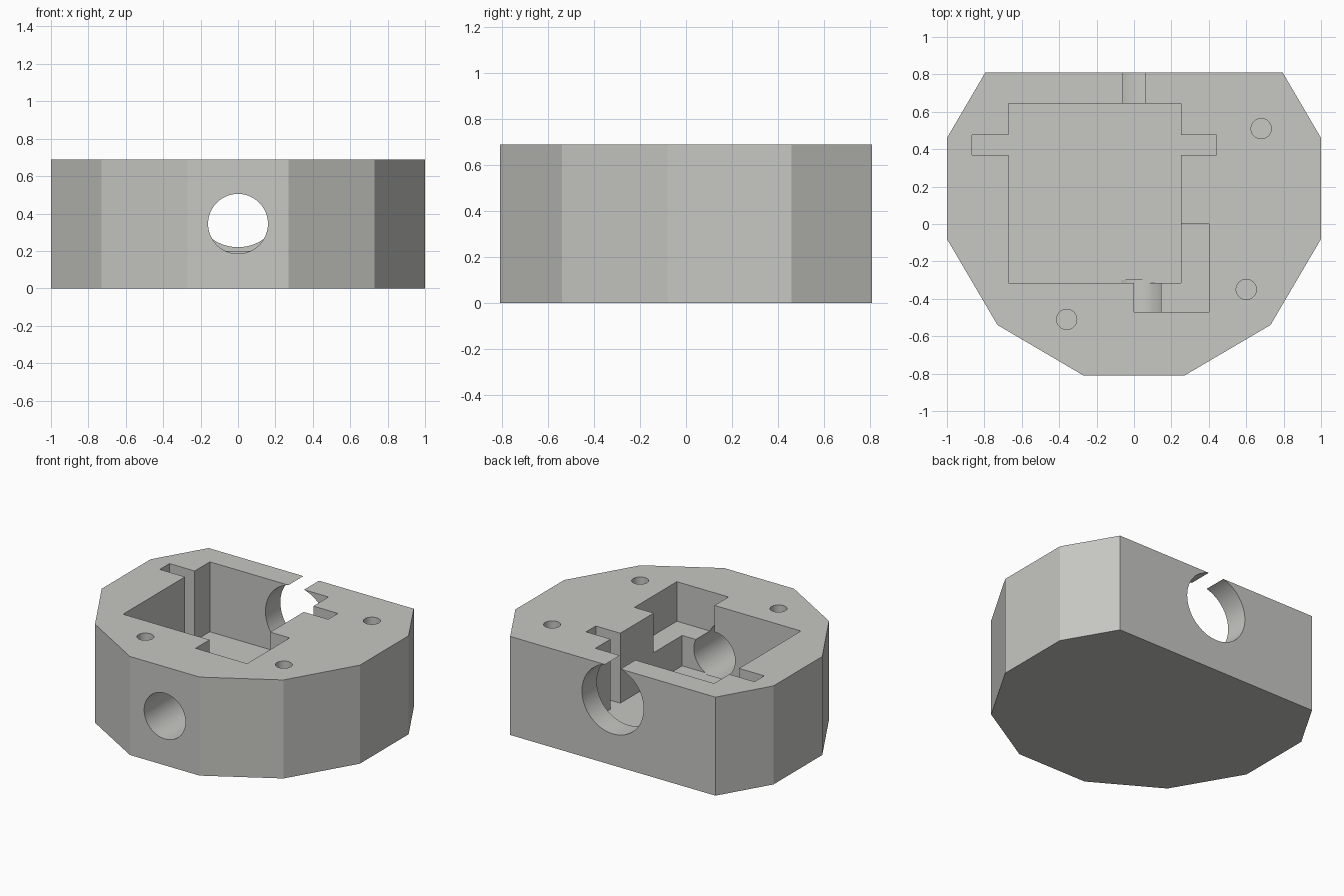
import bpy, bmesh, math
from mathutils import Matrix, Vector

if "Cube" in bpy.data.objects:
    bpy.data.objects.remove(bpy.data.objects["Cube"])

H = 0.69          # body height
FLOOR = 0.2       # pocket floor
LEDGE = 0.413     # notch floor

grey = bpy.data.materials.new("warm grey")
grey.diffuse_color = (0.57, 0.57, 0.545, 1)
grey.use_nodes = True
grey.node_tree.nodes["Principled BSDF"].inputs["Base Color"].default_value = grey.diffuse_color


def finish(name, bm):
    bmesh.ops.recalc_face_normals(bm, faces=bm.faces)
    me = bpy.data.meshes.new(name)
    bm.to_mesh(me)
    bm.free()
    me.materials.append(grey)
    ob = bpy.data.objects.new(name, me)
    bpy.context.collection.objects.link(ob)
    return ob


def prism(name, pts, z0, z1):
    bm = bmesh.new()
    face = bm.faces.new([bm.verts.new((x, y, z0)) for x, y in pts])
    top = bmesh.ops.extrude_face_region(bm, geom=[face])["geom"]
    bmesh.ops.translate(bm, vec=(0, 0, z1 - z0),
                        verts=[v for v in top if isinstance(v, bmesh.types.BMVert)])
    return finish(name, bm)


def cylinder(name, a, b, r, sides=64):
    a, b = Vector(a), Vector(b)
    rot = (b - a).to_track_quat("Z", "Y").to_matrix().to_4x4()
    bm = bmesh.new()
    bmesh.ops.create_cone(bm, cap_ends=True, segments=sides, radius1=r, radius2=r,
                          depth=(b - a).length,
                          matrix=Matrix.Translation((a + b) / 2) @ rot)
    return finish(name, bm)


# Housing block: ten-sided outline
right = [(0.27, -0.81), (0.73, -0.54), (1, -0.08), (1, 0.46), (0.795, 0.81)]
housing = prism("housing", right + [(-x, y) for x, y in reversed(right)], 0, H)

cutters = [
    # Main pocket with a slot on each side
    prism("pocket_cutter", [
        (-0.67, -0.315), (0.25, -0.315), (0.25, 0.37), (0.44, 0.37), (0.44, 0.477),
        (0.25, 0.477), (0.25, 0.645), (-0.67, 0.645), (-0.67, 0.477),
        (-0.865, 0.477), (-0.865, 0.37), (-0.67, 0.37)], FLOOR, 1),
    # Shallower corner notch
    prism("notch_cutter", [(0, -0.47), (0.4, -0.47), (0.4, 0), (0, 0)], LEDGE, 1.1),
    # Round opening in the front wall
    cylinder("front_hole_cutter", (0, -1, 0.345), (0, -0.3, 0.345), 0.16),
    # Larger round opening in the back wall, breaking through the top
    cylinder("back_hole_cutter", (0, 0.5, 0.459), (0, 1, 0.459), 0.239),
]
# Screw holes
for i, (x, y) in enumerate([(0.68, 0.51), (0.6, -0.35), (-0.36, -0.51)]):
    cutters.append(cylinder(f"screw_hole_cutter_{i + 1}", (x, y, 0.3), (x, y, 1), 0.054, 40))

bpy.context.view_layer.objects.active = housing
housing.select_set(True)
for c in cutters:
    m = housing.modifiers.new("cut", "BOOLEAN")
    m.operation = "DIFFERENCE"
    m.solver = "EXACT"
    m.object = c
    bpy.ops.object.modifier_apply(modifier=m.name)
for c in cutters:
    bpy.data.objects.remove(c)

# Smooth bores, crisp walls
bpy.ops.object.shade_smooth_by_angle(angle=math.radians(25))
